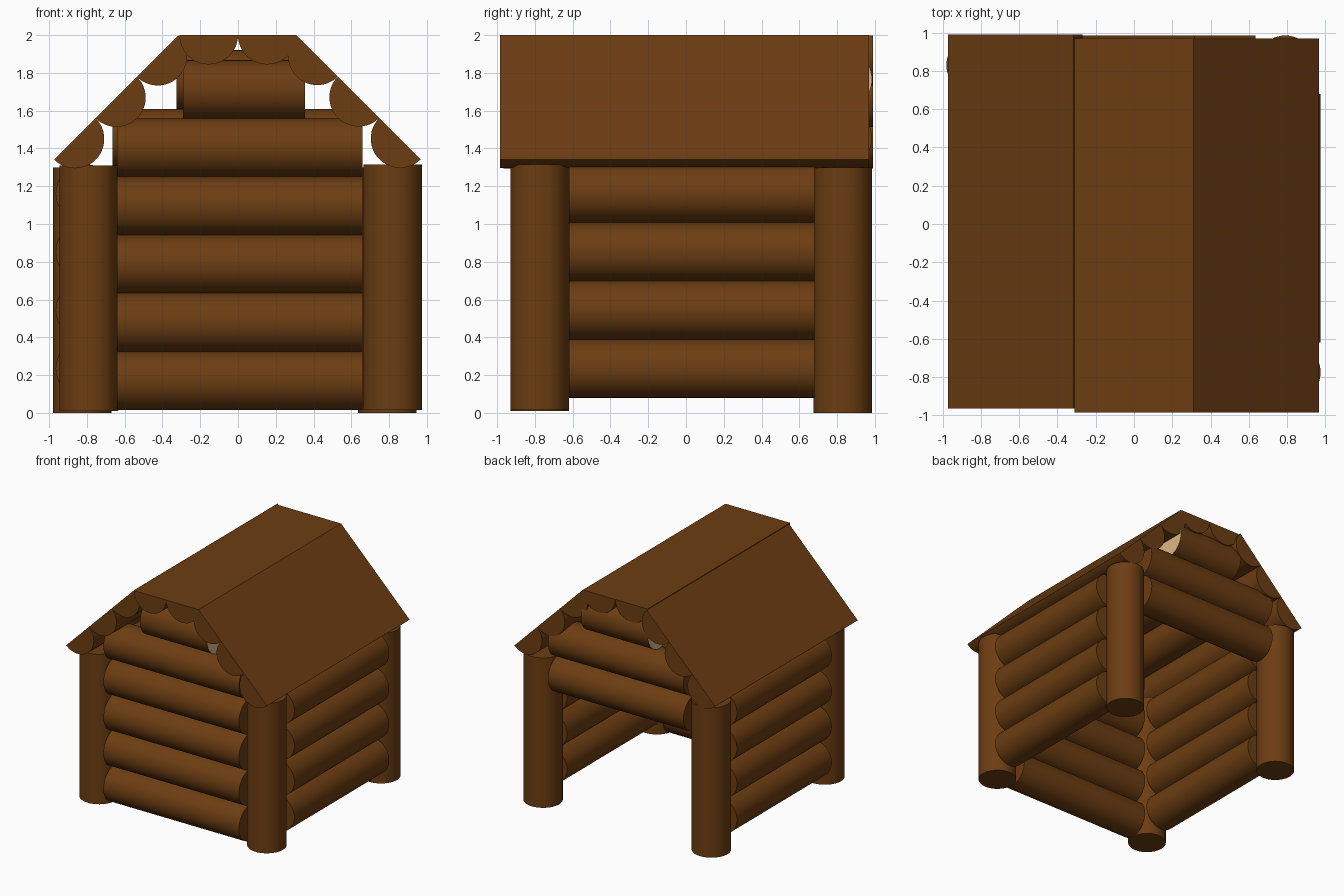
import bpy, bmesh, math
from mathutils import Vector, Matrix

if "Cube" in bpy.data.objects:
    bpy.data.objects.remove(bpy.data.objects["Cube"])

R = 0.155      # log radius
L = 1.3        # full log length
SEG = 48


def material(name, rgb):
    m = bpy.data.materials.new(name)
    m.diffuse_color = (*rgb, 1)
    m.use_nodes = True
    m.node_tree.nodes["Principled BSDF"].inputs["Base Color"].default_value = m.diffuse_color
    return m


BARK = material("bark", (0.15, 0.047, 0.006))
CUT = material("cut_wood", (0.73, 0.47, 0.24))


def finish(name, bm, mats):
    bmesh.ops.recalc_face_normals(bm, faces=bm.faces)
    me = bpy.data.meshes.new(name)
    bm.to_mesh(me)
    bm.free()
    ob = bpy.data.objects.new(name, me)
    bpy.context.collection.objects.link(ob)
    for m in mats:
        me.materials.append(m)
    bpy.ops.object.select_all(action='DESELECT')
    ob.select_set(True)
    bpy.context.view_layer.objects.active = ob
    bpy.ops.object.shade_smooth_by_angle(angle=math.radians(35))
    return ob


def log(name, start, axis, length=L, cut_ends=False):
    """Round log running from start along an axis."""
    axis = Vector(axis)
    bm = bmesh.new()
    bmesh.ops.create_cone(bm, cap_ends=True, segments=SEG,
                          radius1=R, radius2=R, depth=length)
    if cut_ends:
        for f in bm.faces:
            f.material_index = int(len(f.verts) > 4)
    rot = Vector((0, 0, 1)).rotation_difference(axis).to_matrix().to_4x4()
    bm.transform(Matrix.Translation(Vector(start) + axis * length / 2) @ rot)
    return finish(name, bm, [BARK, CUT] if cut_ends else [BARK])


def roof_panel(name, top, direction, count, y0, y1):
    """Row of half logs, flat side outward, laid downhill from the top edge."""
    d = Vector((direction[0], 0, direction[1])).normalized()
    n = Vector((d.z, 0, -d.x))
    if n.z > 0:
        n = -n
    bm = bmesh.new()
    for i in range(count):
        c = Vector((top[0], y0, top[1])) + d * R * (2 * i + 1)
        ring = []
        for k in range(SEG // 2 + 1):
            a = math.pi * k / (SEG // 2)
            ring.append(bm.verts.new(c - d * R * math.cos(a) + n * R * math.sin(a)))
        face = bm.faces.new(ring)
        ext = bmesh.ops.extrude_face_region(bm, geom=[face], use_keep_orig=True)
        moved = [v for v in ext["geom"] if isinstance(v, bmesh.types.BMVert)]
        bmesh.ops.translate(bm, verts=moved, vec=(0, y1 - y0, 0))
    return finish(name, bm, [BARK])


X, Y, Z = (1, 0, 0), (0, 1, 0), (0, 0, 1)

# Corner posts
for name, x, y, z in [("front_left", -0.79, -0.775, 0.01), ("front_right", 0.82, -0.775, 0.015),
                      ("back_left", -0.825, 0.83, 0), ("back_right", 0.79, 0.83, 0)]:
    log(name + "_post", (x, y, z), Z)

# Front wall
for i in range(5):
    log(f"front_log_{i + 1}", (-0.64, -0.775, 0.17 + 0.309 * i), X)

# Side walls
for side, x in (("left", -0.81), ("right", 0.82)):
    for i in range(4):
        log(f"{side}_log_{i + 1}", (x, -0.62, 0.235 + 0.309 * i), Y)

# Lintel logs over the open back
for i in range(2):
    log(f"back_log_{i + 1}", (-0.665, 0.83, 1.146 + 0.309 * i), X)

# Short gable logs with pale sawn ends
log("front_gable_log", (-0.29, -0.775, 1.712), X, 0.645, True)
log("back_gable_log", (-0.325, 0.83, 1.765), X, 0.645, True)

# Roof panels
roof_panel("roof_top", (-0.31, 2.0), (1, 0), 2, -0.985, 0.97)
roof_panel("roof_left", (-0.315, 1.998), (-1, -1), 3, -0.965, 0.99)
roof_panel("roof_right", (0.31, 2.0), (1, -1), 3, -0.985, 0.97)
